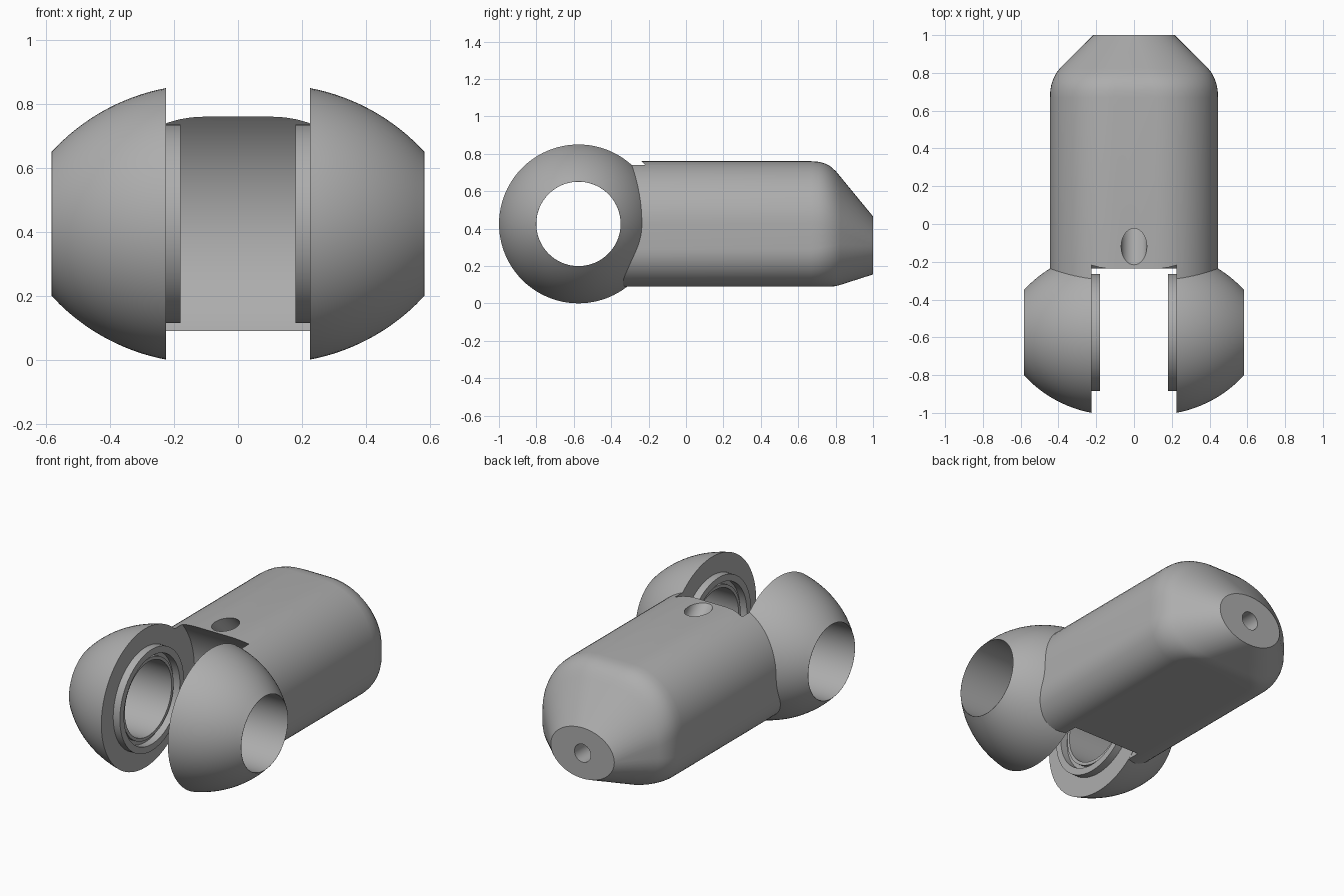
import bpy, bmesh, math
from mathutils import Matrix, Vector

default_cube = bpy.data.objects.get("Cube")
if default_cube:
    bpy.data.objects.remove(default_cube, do_unlink=True)

grey = bpy.data.materials.new("plain grey")
grey.use_nodes = True
colour = (0.42, 0.42, 0.42, 1)
grey.diffuse_color = colour
grey.node_tree.nodes["Principled BSDF"].inputs["Base Color"].default_value = colour

AXIS_Y, AXIS_Z = -0.575, 0.425   # hinge axis, running along x


def finish(name, bm):
    bmesh.ops.remove_doubles(bm, verts=bm.verts, dist=0.0005)
    bmesh.ops.recalc_face_normals(bm, faces=bm.faces)
    mesh = bpy.data.meshes.new(name)
    bm.to_mesh(mesh)
    bm.free()
    mesh.materials.append(grey)
    obj = bpy.data.objects.new(name, mesh)
    bpy.context.collection.objects.link(obj)
    return obj


def activate(obj):
    bpy.ops.object.select_all(action='DESELECT')
    obj.select_set(True)
    bpy.context.view_layer.objects.active = obj


def smooth(obj, degrees=30):
    activate(obj)
    bpy.ops.object.shade_smooth_by_angle(angle=math.radians(degrees))


def rod(name, start, end, radius, segments):
    """Cylinder between two points."""
    a, b = Vector(start), Vector(end)
    turn = (b - a).to_track_quat('Z', 'Y').to_matrix().to_4x4()
    bm = bmesh.new()
    bmesh.ops.create_cone(bm, cap_ends=True, segments=segments, radius1=radius,
                          radius2=radius, depth=(b - a).length,
                          matrix=Matrix.Translation((a + b) / 2) @ turn)
    return finish(name, bm)


def cut(obj, cutter):
    cutter.hide_render = True
    mod = obj.modifiers.new("cut", 'BOOLEAN')
    mod.operation = 'DIFFERENCE'
    mod.solver = 'EXACT'
    mod.object = cutter
    activate(obj)
    bpy.ops.object.modifier_apply(modifier=mod.name)
    bpy.data.objects.remove(cutter, do_unlink=True)


def section(y, w, top, bottom, roundness, steps=14):
    """Rounded cross-section that blends towards an ellipse."""
    mid, half = (top + bottom) / 2, (top - bottom) / 2
    # corner radii as shares of the half width and half height
    tw, th, bw, bh = 0.753, 1.0, 0.45, 0.6
    points = []
    for quadrant in range(4):
        sx = 1 if quadrant in (0, 3) else -1
        sz = 1 if quadrant < 2 else -1
        rw, rh = (tw, th) if sz > 0 else (bw, bh)
        rw += (1 - rw) * roundness
        rh += (1 - rh) * roundness
        for i in range(steps + 1):
            a = (quadrant + i / steps) * math.pi / 2
            u = sx * (1 - rw) + rw * math.cos(a)
            v = sz * (1 - rh) + rh * math.sin(a)
            points.append((w * u, y, mid + half * v))
    return points


# Body: lofted along y, rounded and tapered at the back
stations = [
    (-0.34, 0.445, 0.76, 0.09, 0),
    (0.67, 0.445, 0.76, 0.09, 0),
    (0.71, 0.443, 0.757, 0.09, 0.04),
    (0.74, 0.437, 0.749, 0.09, 0.10),
    (0.77, 0.427, 0.734, 0.09, 0.18),
    (0.80, 0.411, 0.708, 0.092, 0.28),
    (0.825, 0.392, 0.678, 0.099, 0.38),
    (1.0, 0.215, 0.465, 0.155, 1),
]
bm = bmesh.new()
rings = [[bm.verts.new(p) for p in section(*s)] for s in stations]
for r0, r1 in zip(rings, rings[1:]):
    for i in range(len(r0)):
        j = (i + 1) % len(r0)
        bm.faces.new((r0[i], r0[j], r1[j], r1[i]))
bm.faces.new(rings[0])
bm.faces.new(rings[-1])
body = finish("body", bm)

# Round clearance between the two cheeks
cut(body, rod("slot_cutter", (-0.226, AXIS_Y, AXIS_Z), (0.226, AXIS_Y, AXIS_Z), 0.476, 128))
# Slanted channel from the top, meeting the channel from the back end
cut(body, rod("top_hole_cutter", (0, -0.32, 0.96), (0, 0.33, 0.31), 0.068, 40))
cut(body, rod("end_hole_cutter", (0, 0.3, 0.31), (0, 1.1, 0.31), 0.055, 32))
smooth(body)

# Cheek profile (x, radius): bore, domed outside, flat inner face, raised lip
ARC_X, ARC_R, ARC_SIZE = 0.104, -0.214, 0.65
dome = []
for i in range(15):
    x = 0.225 + (0.583 - 0.225) * i / 14
    dome.append((x, ARC_R + math.sqrt(ARC_SIZE ** 2 - (x - ARC_X) ** 2)))
lip = [(0.583, 0.226), (0.235, 0.226), (0.205, 0.226), (0.205, 0.245),
       (0.225, 0.245), (0.225, 0.27), (0.18, 0.27), (0.18, 0.31), (0.225, 0.31)]
profile = dome + lip


def cheek(name, side, segments=96):
    bm = bmesh.new()
    loops = []
    for k in range(segments):
        a = 2 * math.pi * k / segments
        loops.append([bm.verts.new((side * x, AXIS_Y + r * math.cos(a),
                                    AXIS_Z + r * math.sin(a))) for x, r in profile])
    for k in range(segments):
        p, q = loops[k], loops[(k + 1) % segments]
        for i in range(len(profile)):
            j = (i + 1) % len(profile)
            bm.faces.new((p[i], p[j], q[j], q[i]))
    smooth(finish(name, bm))


cheek("left_cheek", 1)
cheek("right_cheek", -1)
